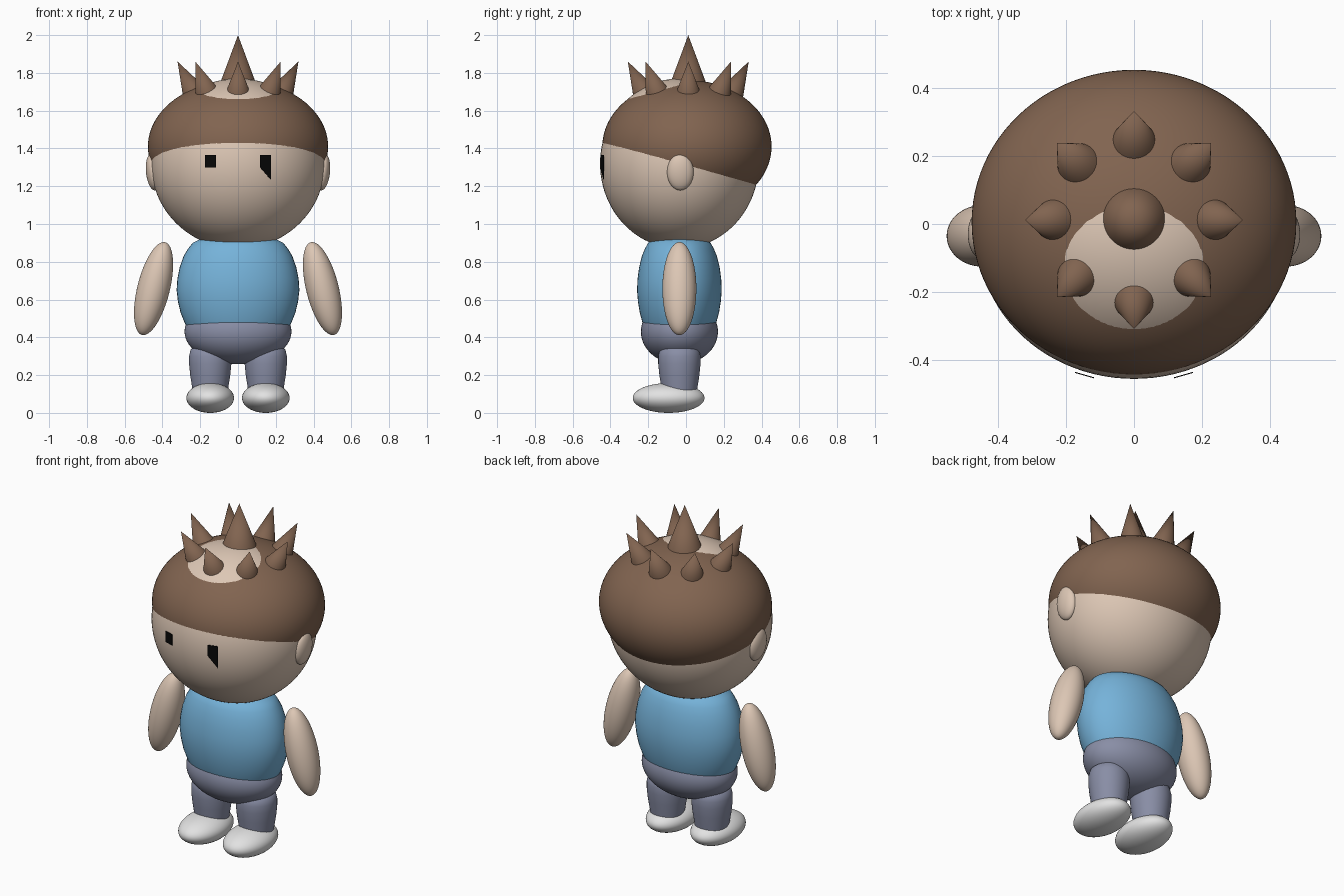
import bpy
import bmesh
from math import cos, sin, pi, radians
from mathutils import Matrix, Vector

cube = bpy.data.objects.get("Cube")
if cube:
    bpy.data.objects.remove(cube, do_unlink=True)


def material(name, r, g, b):
    m = bpy.data.materials.new(name)
    m.use_nodes = True
    m.diffuse_color = (r, g, b, 1)
    bsdf = m.node_tree.nodes["Principled BSDF"]
    bsdf.inputs["Base Color"].default_value = (r, g, b, 1)
    bsdf.inputs["Roughness"].default_value = 0.8
    return m


SKIN = material("skin", 0.72, 0.57, 0.46)
HAIR = material("brown hair", 0.22, 0.127, 0.08)
SHIRT = material("blue shirt", 0.18, 0.45, 0.70)
TROUSERS = material("grey blue trousers", 0.25, 0.27, 0.38)
SHOES = material("white shoes", 0.76, 0.76, 0.76)
BLACK = material("black eyes", 0.002, 0.002, 0.002)
MID_Y = -0.035  # depth axis of the body


def add(name, bm, mat, smooth=True):
    bmesh.ops.recalc_face_normals(bm, faces=bm.faces[:])
    mesh = bpy.data.meshes.new(name)
    bm.to_mesh(mesh)
    bm.free()
    mesh.materials.append(mat)
    obj = bpy.data.objects.new(name, mesh)
    bpy.context.collection.objects.link(obj)
    if smooth:
        bpy.ops.object.select_all(action="DESELECT")
        obj.select_set(True)
        bpy.context.view_layer.objects.active = obj
        bpy.ops.object.shade_smooth_by_angle(angle=radians(40))
    return obj


def ellipsoid(name, centre, radii, mat, tilt=0.0, segments=64):
    """Ellipsoid leaned sideways by tilt degrees about the depth axis."""
    bm = bmesh.new()
    bmesh.ops.create_uvsphere(bm, u_segments=segments, v_segments=segments // 2, radius=1)
    turn = Matrix.Rotation(radians(tilt), 4, "Y")
    bm.transform(Matrix.Translation(centre) @ turn @ Matrix.Diagonal((*radii, 1)))
    return add(name, bm, mat)


def lathe(name, profile, x, depth, mat, segments=48):
    """Revolve (radius, height) pairs, squashed front to back by depth."""
    bm = bmesh.new()
    rings = []
    for r, z in profile:
        rings.append([bm.verts.new((x + r * cos(2 * pi * i / segments),
                                    MID_Y + depth * r * sin(2 * pi * i / segments), z))
                      for i in range(segments)])
    for low, high in zip(rings, rings[1:]):
        for i in range(segments):
            j = (i + 1) % segments
            bm.faces.new((low[i], low[j], high[j], high[i]))
    bm.faces.new(rings[0][::-1])
    bm.faces.new(rings[-1])
    return add(name, bm, mat)


def spike(name, base, tip, radius):
    base, tip = Vector(base), Vector(tip)
    axis = tip - base
    bm = bmesh.new()
    bmesh.ops.create_cone(bm, cap_ends=True, segments=40, radius1=radius,
                          radius2=0, depth=axis.length)
    turn = axis.to_track_quat("Z", "Y").to_matrix().to_4x4()
    bm.transform(Matrix.Translation((base + tip) / 2) @ turn)
    return add(name, bm, HAIR)


# Head and hair: the hair shell overlaps the head, leaving a bare crown patch
ellipsoid("head", (0, MID_Y, 1.32), (0.46, 0.42, 0.45), SKIN, segments=96)
ellipsoid("hair_cap", (0, 0.005, 1.41), (0.477, 0.448, 0.352), HAIR, segments=96)

# Hair spikes: one tall, eight leaning outwards
HAIR_Y = 0.012
spike("centre_spike", (0, HAIR_Y, 1.745), (0, HAIR_Y, 2.0), 0.095)
for k in range(8):
    c, s = cos(k * pi / 4), sin(k * pi / 4)
    spike(f"ring_spike_{k + 1}", (0.23 * c, HAIR_Y + 0.23 * s, 1.69),
          (0.32 * c, HAIR_Y + 0.32 * s, 1.86), 0.066)

# Shirt and trousers
lathe("shirt", [(0.272, 0.455), (0.284, 0.48), (0.304, 0.53), (0.318, 0.59), (0.325, 0.65),
                (0.321, 0.71), (0.309, 0.77), (0.288, 0.83), (0.264, 0.87), (0.24, 0.9),
                (0.18, 0.93), (0.08, 0.95)], 0, 0.69, SHIRT)
ellipsoid("trouser_hips", (0, MID_Y, 0.43), (0.283, 0.204, 0.172), TROUSERS)

# Paired parts
for side, word in ((1, "left"), (-1, "right")):
    ellipsoid(f"{word}_ear", (side * 0.45, -0.03, 1.275), (0.037, 0.07, 0.097),
              SKIN, side * 6)
    ellipsoid(f"{word}_arm", (side * 0.447, MID_Y, 0.658), (0.086, 0.09, 0.253),
              SKIN, side * -14)
    lathe(f"{word}_leg", [(0.088, 0.07), (0.095, 0.13), (0.106, 0.2), (0.112, 0.26),
                          (0.112, 0.3), (0.104, 0.335), (0.08, 0.355), (0.03, 0.362)],
          side * 0.147, 1, TROUSERS)
    ellipsoid(f"{word}_shoe", (side * 0.147, -0.092, 0.079), (0.126, 0.19, 0.079), SHOES)

# Eyes: flat plates just ahead of the face; the left one has a slanted lower edge
for word, side, low_outer in (("left", 1, 1.235), ("right", -1, 1.3)):
    inner, outer = (side * 0.117, -0.452), (side * 0.173, -0.436)
    bm = bmesh.new()
    bm.faces.new([bm.verts.new(p) for p in ((*inner, 1.3), (*outer, low_outer),
                                            (*outer, 1.365), (*inner, 1.365))])
    plate = add(f"{word}_eye", bm, BLACK, smooth=False)
    solid = plate.modifiers.new("thickness", "SOLIDIFY")
    solid.thickness = 0.003
    solid.offset = 0
